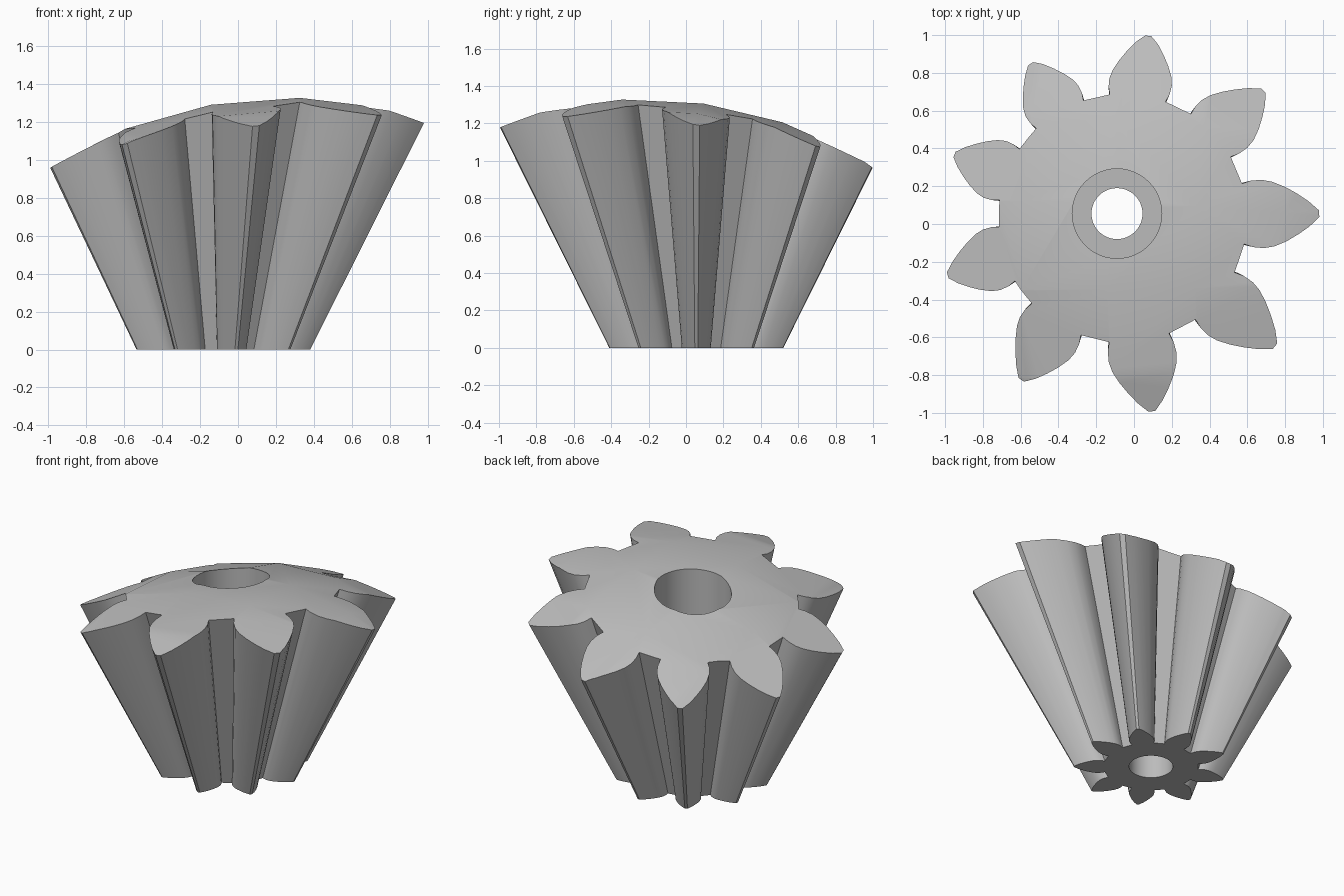
import bpy
import bmesh
from math import radians, cos, sin
from mathutils import Matrix, Vector

cube = bpy.data.objects.get("Cube")
if cube:
    bpy.data.objects.remove(cube, do_unlink=True)

TEETH = 9
AXIS = Vector((-0.09, 0.055, 0))
APEX = 0.938      # depth of the cone apex below the small end
BLANK_TOP = 1.5   # blank height before the domed face is cut

# Half of one tooth at the small end: distance out, half width
FLANK = [(0.284, 0.068), (0.305, 0.075), (0.33, 0.0775), (0.355, 0.0735),
         (0.385, 0.062), (0.415, 0.047), (0.445, 0.029), (0.471, 0.008)]

steel = bpy.data.materials.new("plain grey")
steel.use_nodes = True
grey = (0.5, 0.5, 0.5, 1)
steel.diffuse_color = grey
steel.node_tree.nodes["Principled BSDF"].inputs["Base Color"].default_value = grey


def add_object(name, bm):
    bmesh.ops.recalc_face_normals(bm, faces=bm.faces)
    mesh = bpy.data.meshes.new(name)
    bm.to_mesh(mesh)
    bm.free()
    mesh.materials.append(steel)
    obj = bpy.data.objects.new(name, mesh)
    bpy.context.collection.objects.link(obj)
    return obj


def cut(target, cutter, operation):
    cutter.hide_render = True
    mod = target.modifiers.new(cutter.name, 'BOOLEAN')
    mod.object = cutter
    mod.operation = operation
    mod.solver = 'EXACT'
    bpy.context.view_layer.objects.active = target
    bpy.ops.object.modifier_apply(modifier=mod.name)
    bpy.data.objects.remove(cutter, do_unlink=True)


def bore(name, radius, bottom, top):
    bm = bmesh.new()
    place = Matrix.Translation(AXIS + Vector((0, 0, (bottom + top) / 2)))
    bmesh.ops.create_cone(bm, cap_ends=True, segments=48, radius1=radius,
                          radius2=radius, depth=top - bottom, matrix=place)
    return add_object(name, bm)


# Tapered toothed blank, lofted away from the cone apex
tooth = [(r, -w) for r, w in FLANK] + [(r, w) for r, w in reversed(FLANK)]
outline = []
for i in range(TEETH):
    a = radians(360 / TEETH * i)
    outline += [Vector((r * cos(a) - w * sin(a), r * sin(a) + w * cos(a), 0))
                for r, w in tooth]

bm = bmesh.new()
rings = []
for z in (0, BLANK_TOP):
    grow = (z + APEX) / APEX
    rings.append([bm.verts.new(p * grow + AXIS + Vector((0, 0, z))) for p in outline])
low, high = rings
bm.faces.new(low)
bm.faces.new(high)
for i in range(len(low)):
    j = (i + 1) % len(low)
    bm.faces.new((low[i], low[j], high[j], high[i]))
gear = add_object("bevel_gear", bm)

# Off-centre faceted dome trims the large end
bm = bmesh.new()
bmesh.ops.create_uvsphere(
    bm, u_segments=32, v_segments=16, radius=2.4,
    matrix=Matrix.Translation((0.275, -0.24, -1.07))
    @ Matrix.Rotation(radians(68.7), 4, 'Y') @ Matrix.Rotation(radians(2.6), 4, 'Z'))
cut(gear, add_object("dome_cutter", bm), 'INTERSECT')

# Shaft hole with a wider counterbore from the top
cut(gear, bore("shaft_hole_cutter", 0.135, -0.5, 2), 'DIFFERENCE')
cut(gear, bore("counterbore_cutter", 0.237, 0.5, 2), 'DIFFERENCE')

bpy.ops.object.select_all(action='DESELECT')
gear.select_set(True)
bpy.context.view_layer.objects.active = gear
bpy.ops.object.shade_smooth_by_angle(angle=radians(25))
